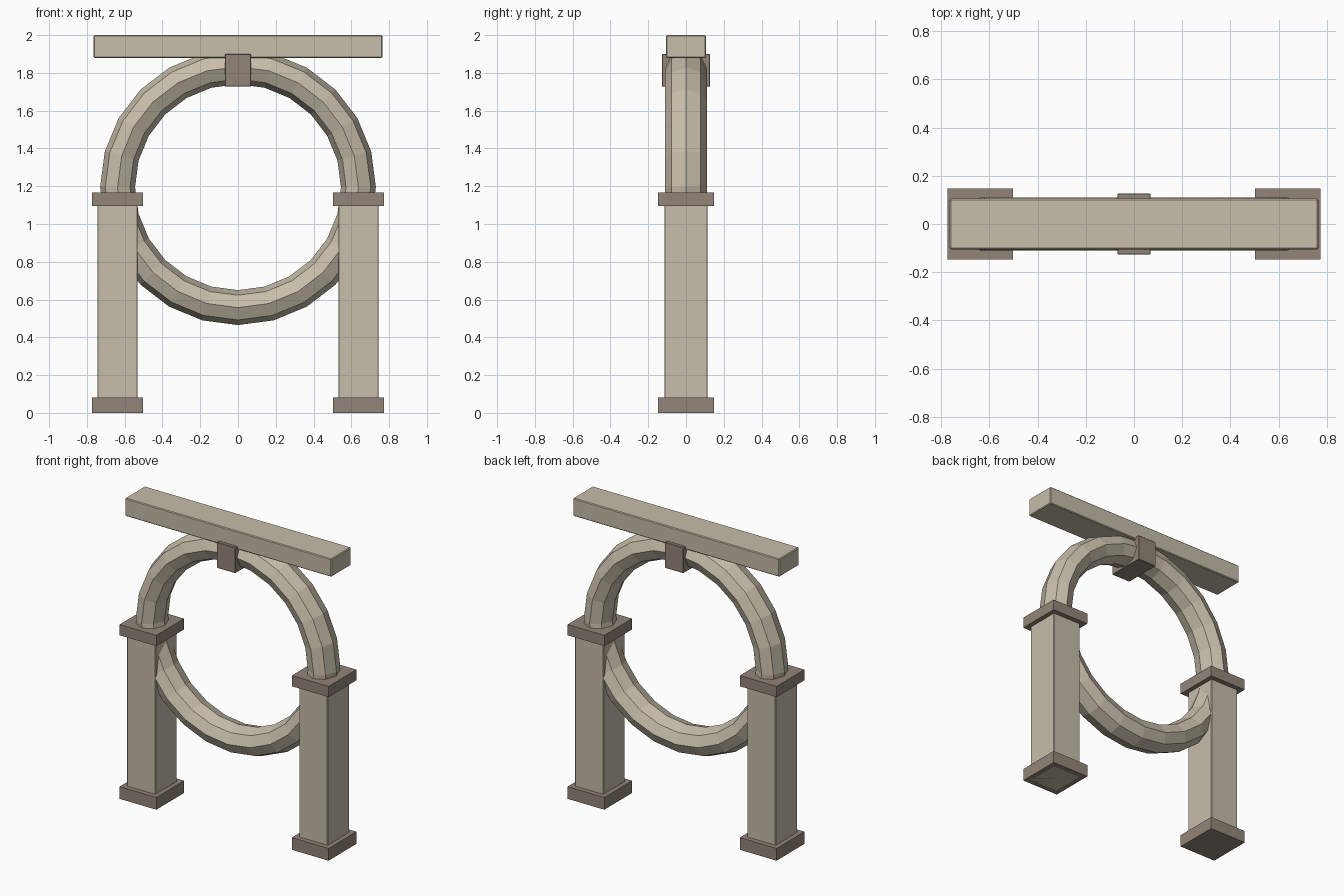
import bpy, bmesh
from math import cos, sin, tau

if "Cube" in bpy.data.objects:
    bpy.data.objects.remove(bpy.data.objects["Cube"])


def material(name, rgb):
    m = bpy.data.materials.new(name)
    m.diffuse_color = (*rgb, 1)
    m.use_nodes = True
    m.node_tree.nodes["Principled BSDF"].inputs["Base Color"].default_value = m.diffuse_color
    return m


SAND = material("sandstone", (0.57, 0.51, 0.40))
DARK = material("dark_stone", (0.29, 0.235, 0.19))


def add_object(name, bm, mat):
    bmesh.ops.recalc_face_normals(bm, faces=bm.faces)
    mesh = bpy.data.meshes.new(name)
    bm.to_mesh(mesh)
    bm.free()
    mesh.materials.append(mat)
    obj = bpy.data.objects.new(name, mesh)
    bpy.context.collection.objects.link(obj)
    return obj


def block(name, x, half_x, half_y, z0, z1, mat, bevel=0.0):
    bm = bmesh.new()
    bmesh.ops.create_cube(bm, size=2)
    for v in bm.verts:
        v.co = (x + v.co.x * half_x, v.co.y * half_y,
                (z0 + z1) / 2 + v.co.z * (z1 - z0) / 2)
    obj = add_object(name, bm, mat)
    if bevel:
        mod = obj.modifiers.new("Bevel", "BEVEL")
        mod.width = bevel
        mod.segments = 1
    return obj


def ring(name, z, major, tube_r, tube_y, segments, sides, mat):
    bm = bmesh.new()
    loops = []
    for i in range(segments):
        a = tau * i / segments
        loop = []
        for j in range(sides):
            b = tau * j / sides
            r = major + tube_r * cos(b)
            loop.append(bm.verts.new((r * cos(a), tube_y * sin(b), z + r * sin(a))))
        loops.append(loop)
    for i in range(segments):
        p, q = loops[i], loops[(i + 1) % segments]
        for j in range(sides):
            k = (j + 1) % sides
            bm.faces.new((p[j], p[k], q[k], q[j]))
    return add_object(name, bm, mat)


# Pillars with plinths and capitals
for side, s in (("left", -1), ("right", 1)):
    x = s * 0.638
    block(side + "_pillar", x, 0.106, 0.114, 0.0, 1.13, SAND, 0.004)
    block(side + "_plinth", x, 0.136, 0.147, 0.0, 0.082, DARK)
    block(side + "_capital", x, 0.136, 0.147, 1.095, 1.167, DARK)

# Faceted stone ring, slightly deeper than it is thick
ring("stone_ring", 1.195, 0.6375, 0.0925, 0.11, 24, 8, SAND)

# Keystone and lintel
block("keystone", 0, 0.069, 0.127, 1.727, 1.90, DARK, 0.003)
block("lintel", 0, 0.765, 0.105, 1.88, 2.0, SAND, 0.005)
